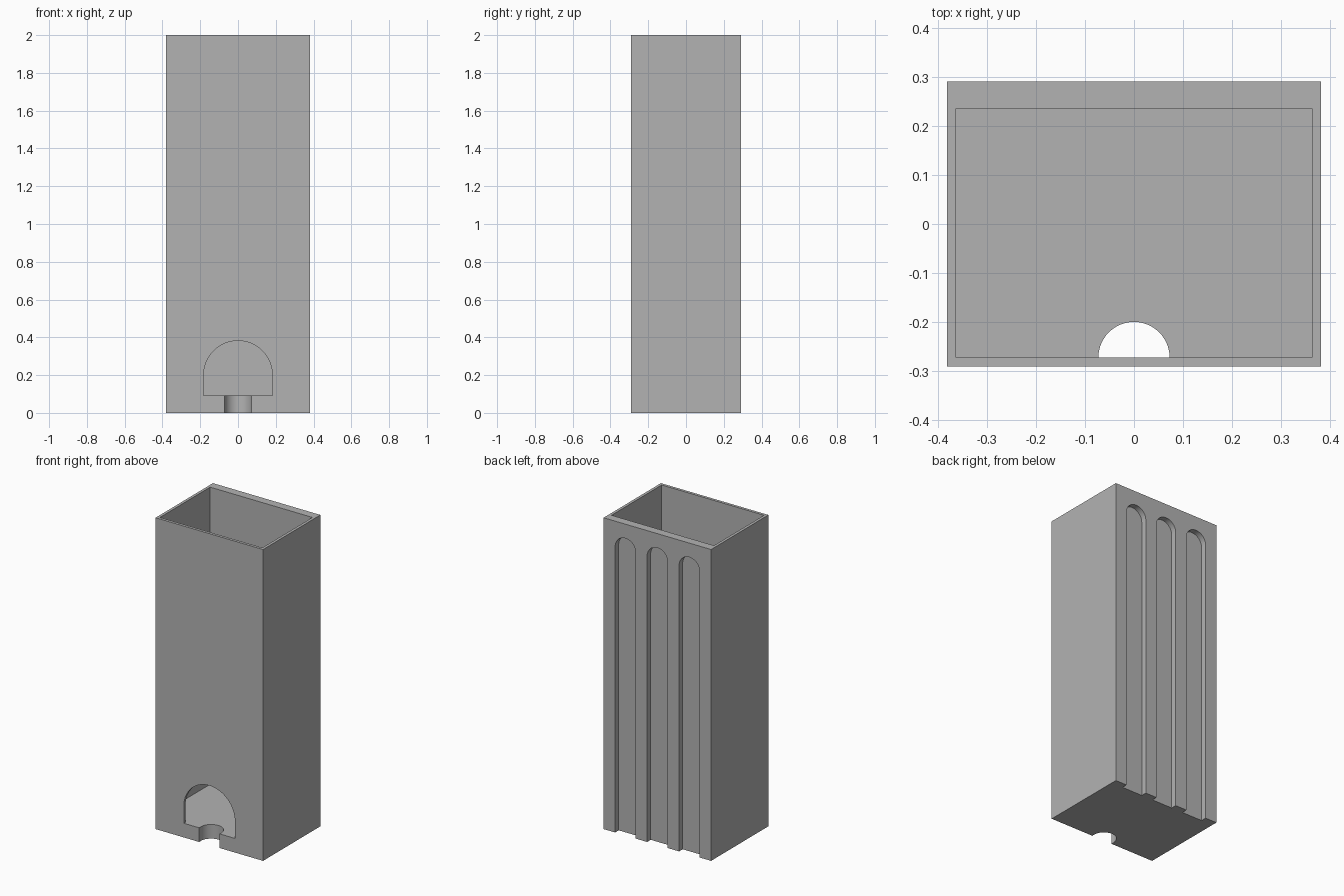
import bpy
import bmesh
from math import cos, sin, pi, radians
from mathutils import Matrix, Vector

default = bpy.data.objects.get("Cube")
if default:
    bpy.data.objects.remove(default, do_unlink=True)

U = 2 / 110                      # design unit: the body is 42 x 32 x 110
W, D, H = 42, 32, 110
WALL, FLOOR, BACK_WALL = 1, 5, 3

grey = bpy.data.materials.new("plain grey")
grey.use_nodes = True
colour = (0.45, 0.45, 0.45, 1)
grey.diffuse_color = colour
grey.node_tree.nodes["Principled BSDF"].inputs["Base Color"].default_value = colour


def add_object(name, bm):
    bmesh.ops.recalc_face_normals(bm, faces=bm.faces)
    mesh = bpy.data.meshes.new(name)
    bm.to_mesh(mesh)
    bm.free()
    mesh.materials.append(grey)
    obj = bpy.data.objects.new(name, mesh)
    bpy.context.collection.objects.link(obj)
    return obj


def box(name, low, high):
    low, high = Vector(low) * U, Vector(high) * U
    bm = bmesh.new()
    bmesh.ops.create_cube(bm, size=1, matrix=Matrix.Translation((low + high) / 2)
                          @ Matrix.Diagonal((*(high - low), 1)))
    return add_object(name, bm)


def arch(name, centre, radius, base, spring, start, end, place, steps=48):
    """Round-topped profile, extruded from start to end; place maps (a, b, depth) to xyz."""
    outline = [(centre - radius, base), (centre + radius, base)]
    outline += [(centre + radius * cos(pi * i / steps),
                 spring + radius * sin(pi * i / steps)) for i in range(steps + 1)]
    bm = bmesh.new()
    face = bm.faces.new([bm.verts.new(Vector(place(a, b, start)) * U) for a, b in outline])
    push = Vector(place(0, 0, end)) - Vector(place(0, 0, start))
    grown = bmesh.ops.extrude_face_region(bm, geom=[face], use_keep_orig=True)
    bmesh.ops.translate(bm, vec=push * U,
                        verts=[v for v in grown["geom"] if isinstance(v, bmesh.types.BMVert)])
    return add_object(name, bm)


def upright(a, b, depth):
    return (a, depth, b)


def flat(a, b, depth):
    return (a, b, depth)


# Solid body
body = box("open_box_body", (-W / 2, -D / 2, 0), (W / 2, D / 2, H))

# Inner cavity, front window and the slot through floor and front wall
inner_front = -D / 2 + WALL
cutters = [
    box("cavity_cutter", (-W / 2 + WALL, inner_front, FLOOR),
        (W / 2 - WALL, D / 2 - BACK_WALL, H + 5)),
    arch("window_cutter", 0, 10, FLOOR, 11, -D / 2 - 3, inner_front + 2, upright),
    arch("slot_cutter", 0, 4, -D / 2 - 3, inner_front, -2, FLOOR + 2, flat),
]

# Three round-topped grooves down the back
for i in (-1, 0, 1):
    cutters.append(arch("groove_cutter", i * 12.5, 4, -3, 101,
                        D / 2 - 2, D / 2 + 3, upright))

# Carve the body, then discard the cutters
for cutter in cutters:
    cutter.hide_render = True
    cut = body.modifiers.new(cutter.name, "BOOLEAN")
    cut.operation = "DIFFERENCE"
    cut.solver = "EXACT"
    cut.object = cutter

bpy.context.view_layer.update()
carved = bpy.data.meshes.new_from_object(
    body.evaluated_get(bpy.context.evaluated_depsgraph_get()))
body.modifiers.clear()
body.data = carved
carved.materials.clear()
carved.materials.append(grey)
for polygon in carved.polygons:
    polygon.material_index = 0
for cutter in cutters:
    bpy.data.objects.remove(cutter, do_unlink=True)

# Smooth curves with crisp edges
bpy.ops.object.select_all(action="DESELECT")
body.select_set(True)
bpy.context.view_layer.objects.active = body
bpy.ops.object.shade_smooth_by_angle(angle=radians(30))
